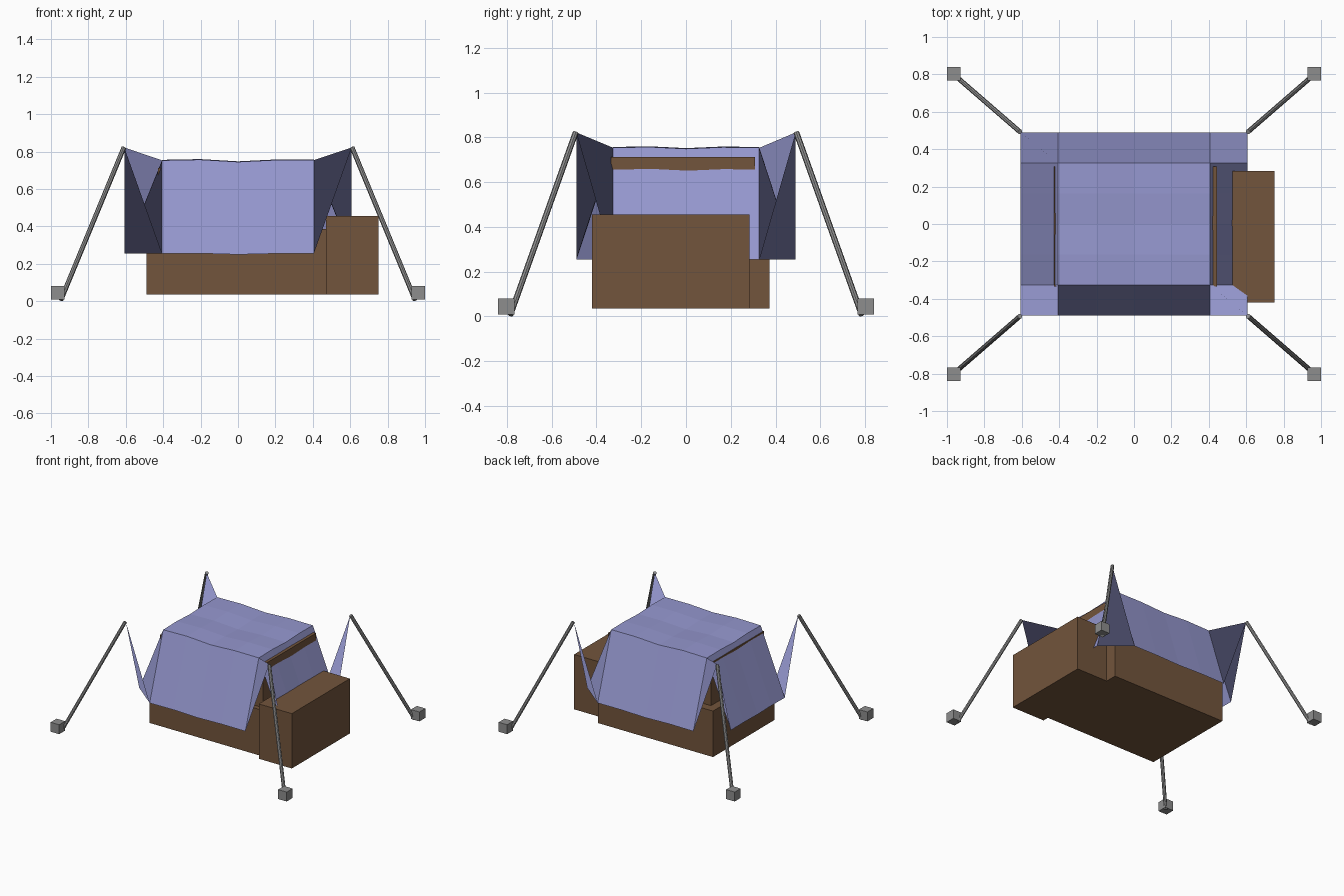
import bpy
import bmesh
from mathutils import Vector

if "Cube" in bpy.data.objects:
    bpy.data.objects.remove(bpy.data.objects["Cube"])


def material(name, rgb):
    m = bpy.data.materials.new(name)
    m.diffuse_color = (*rgb, 1)
    m.use_nodes = True
    m.node_tree.nodes["Principled BSDF"].inputs["Base Color"].default_value = m.diffuse_color
    return m


CLOTH = material("blue cloth", (0.30, 0.31, 0.62))
WOOD = material("brown crate", (0.17, 0.09, 0.045))
GREY = material("grey metal", (0.27, 0.27, 0.27))


def finish(name, bm, mat):
    me = bpy.data.meshes.new(name)
    bm.to_mesh(me)
    bm.free()
    me.materials.append(mat)
    ob = bpy.data.objects.new(name, me)
    bpy.context.collection.objects.link(ob)
    return ob


def box(name, lo, hi, mat):
    bm = bmesh.new()
    bmesh.ops.create_cube(bm, size=1)
    lo, hi = Vector(lo), Vector(hi)
    for v in bm.verts:
        v.co = (lo + hi) / 2 + v.co * (hi - lo)
    return finish(name, bm, mat)


def rod(name, a, b, radius, mat):
    a, b = Vector(a), Vector(b)
    bm = bmesh.new()
    bmesh.ops.create_cone(bm, cap_ends=True, segments=8, radius1=radius,
                          radius2=radius, depth=(b - a).length)
    rot = (b - a).to_track_quat('Z', 'Y').to_matrix()
    for v in bm.verts:
        v.co = rot @ v.co + (a + b) / 2
    return finish(name, bm, mat)


# Crates under and beside the sheet
box("main_crate", (-0.49, -0.373, 0.035), (0.486, 0.373, 0.387), WOOD)
box("upper_crate", (-0.427, -0.335, 0.38), (0.445, 0.308, 0.712), WOOD)
box("side_crate", (0.47, -0.42, 0.035), (0.75, 0.283, 0.455), WOOD)

# Draped sheet: 6 x 6 grid, wavy top, low hem, corners pulled up
NX = NY = 6
HALF_X, HALF_Y = 0.608, 0.49
WAVE_X = [0, 0.0, 0.004, -0.008, 0.002, 0.001, 0]
WAVE_Y = [0, 0.0, 0.003, -0.005, 0.002, 0.0, 0]
bm = bmesh.new()
grid = []
for j in range(NY + 1):
    row = []
    for i in range(NX + 1):
        edge_x, edge_y = i in (0, NX), j in (0, NY)
        wave = WAVE_X[i] + WAVE_Y[j]
        if edge_x and edge_y:
            z = 0.822
        elif edge_x or edge_y:
            z = 0.254 + wave * 0.5
        else:
            z = 0.753 + wave
        row.append(bm.verts.new((HALF_X * (2 * i / NX - 1),
                                 HALF_Y * (2 * j / NY - 1), z)))
    grid.append(row)
for j in range(NY):
    for i in range(NX):
        bm.faces.new((grid[j][i], grid[j][i + 1],
                      grid[j + 1][i + 1], grid[j + 1][i]))
finish("draped_sheet", bm, CLOTH)

# Corner poles and their ground weights
for sx, side in ((-1, "left"), (1, "right")):
    for sy, end in ((-1, "front"), (1, "back")):
        rod(f"{end}_{side}_pole", (sx * 0.947, sy * 0.785, 0.006),
            (sx * 0.61, sy * 0.493, 0.822), 0.013, GREY)
        c = Vector((sx * 0.964, sy * 0.803, 0.045))
        h = Vector((0.036, 0.036, 0.036))
        box(f"{end}_{side}_weight", c - h, c + h, GREY)
